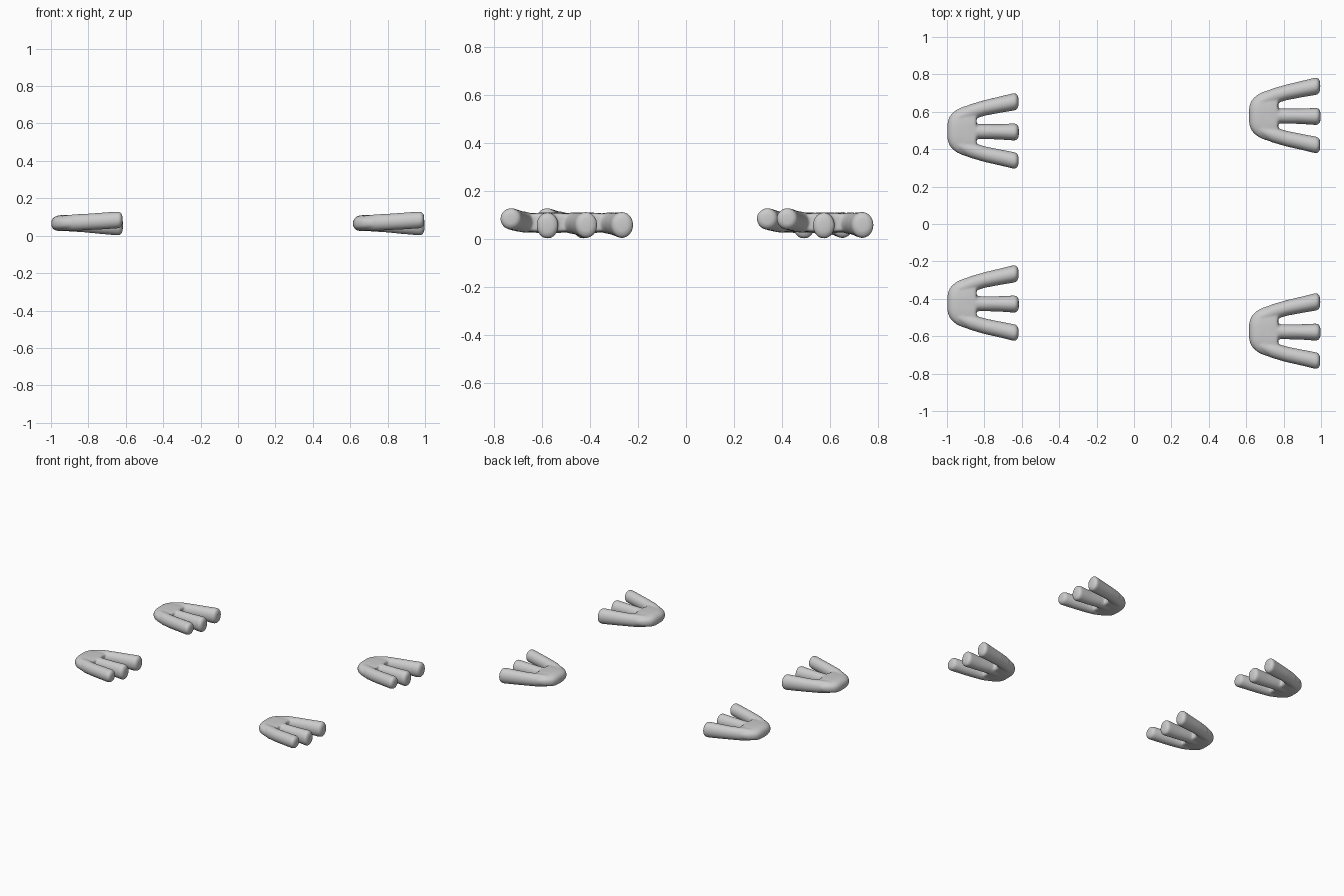
import bpy, bmesh, math

if "Cube" in bpy.data.objects:
    bpy.data.objects.remove(bpy.data.objects["Cube"])


def loft(bm, rings, power=1.0, n=32):
    """Closed skin through elliptical sections (x, y, z, half width, half height)."""
    loops = []
    for x, cy, cz, ry, rz in rings:
        loop = []
        for i in range(n):
            a = 2 * math.pi * i / n
            c, s = math.cos(a), math.sin(a)
            c = math.copysign(abs(c) ** power, c)
            s = math.copysign(abs(s) ** power, s)
            loop.append(bm.verts.new((x, cy + ry * c, cz + rz * s)))
        loops.append(loop)
    for a, b in zip(loops, loops[1:]):
        for i in range(n):
            j = (i + 1) % n
            bm.faces.new((a[i], a[j], b[j], b[i]))
    bm.faces.new(loops[0][::-1])
    bm.faces.new(loops[-1])


def toe(bm, rings):
    """Toe loft with a softly rounded blunt end."""
    x, y, z, ry, rz = rings[-1]
    loft(bm, rings + [(x + 0.012, y, z, ry * 0.9, rz * 0.9),
                      (x + 0.02, y, z, ry * 0.6, rz * 0.6),
                      (x + 0.022, y, z, ry * 0.2, rz * 0.2)])


bm = bmesh.new()
# Palm with rounded heel
loft(bm, [(-0.001, 0, 0.066, 0.035, 0.01), (0.003, 0, 0.066, 0.058, 0.022),
          (0.012, 0, 0.066, 0.079, 0.033), (0.027, 0, 0.067, 0.097, 0.04),
          (0.05, 0, 0.068, 0.115, 0.043), (0.08, 0, 0.068, 0.129, 0.043),
          (0.11, 0, 0.069, 0.138, 0.042), (0.14, 0, 0.069, 0.14, 0.04),
          (0.155, 0, 0.069, 0.13, 0.037)], power=0.75)
# Outer toes, the front one riding a little higher
toe(bm, [(0.06, -0.075, 0.068, 0.035, 0.04), (0.12, -0.1, 0.071, 0.043, 0.044),
         (0.2, -0.124, 0.075, 0.042, 0.044), (0.28, -0.141, 0.08, 0.043, 0.045),
         (0.358, -0.158, 0.085, 0.045, 0.045)])
toe(bm, [(0.06, 0.075, 0.068, 0.035, 0.04), (0.12, 0.1, 0.067, 0.043, 0.045),
         (0.2, 0.124, 0.064, 0.042, 0.047), (0.28, 0.141, 0.061, 0.044, 0.051),
         (0.358, 0.157, 0.059, 0.047, 0.055)])
# Middle toe
toe(bm, [(0.08, 0, 0.067, 0.04, 0.042), (0.18, -0.003, 0.063, 0.04, 0.045),
         (0.27, -0.004, 0.059, 0.041, 0.05), (0.36, -0.005, 0.057, 0.046, 0.055)])
raw = bpy.data.meshes.new("foot_parts")
bm.to_mesh(raw)
bm.free()

# Fuse the parts and soften the seams
helper = bpy.data.objects.new("foot_helper", raw)
bpy.context.collection.objects.link(helper)
fuse = helper.modifiers.new("fuse", 'REMESH')
fuse.mode = 'VOXEL'
fuse.voxel_size = 0.006
soft = helper.modifiers.new("soften", 'SMOOTH')
soft.factor = 0.5
soft.iterations = 10
dg = bpy.context.evaluated_depsgraph_get()
foot = bpy.data.meshes.new_from_object(helper.evaluated_get(dg))
bpy.data.objects.remove(helper)
for p in foot.polygons:
    p.use_smooth = True

# Four feet; sit on the ground
drop = min(v.co.z for v in foot.vertices)
for name, x, y in (("back_left_foot", -1, 0.497), ("front_left_foot", -1, -0.423),
                   ("back_right_foot", 0.613, 0.58), ("front_right_foot", 0.613, -0.573)):
    ob = bpy.data.objects.new(name, foot)
    ob.location = (x + 0.003, y, 0.003 - drop)
    bpy.context.collection.objects.link(ob)
